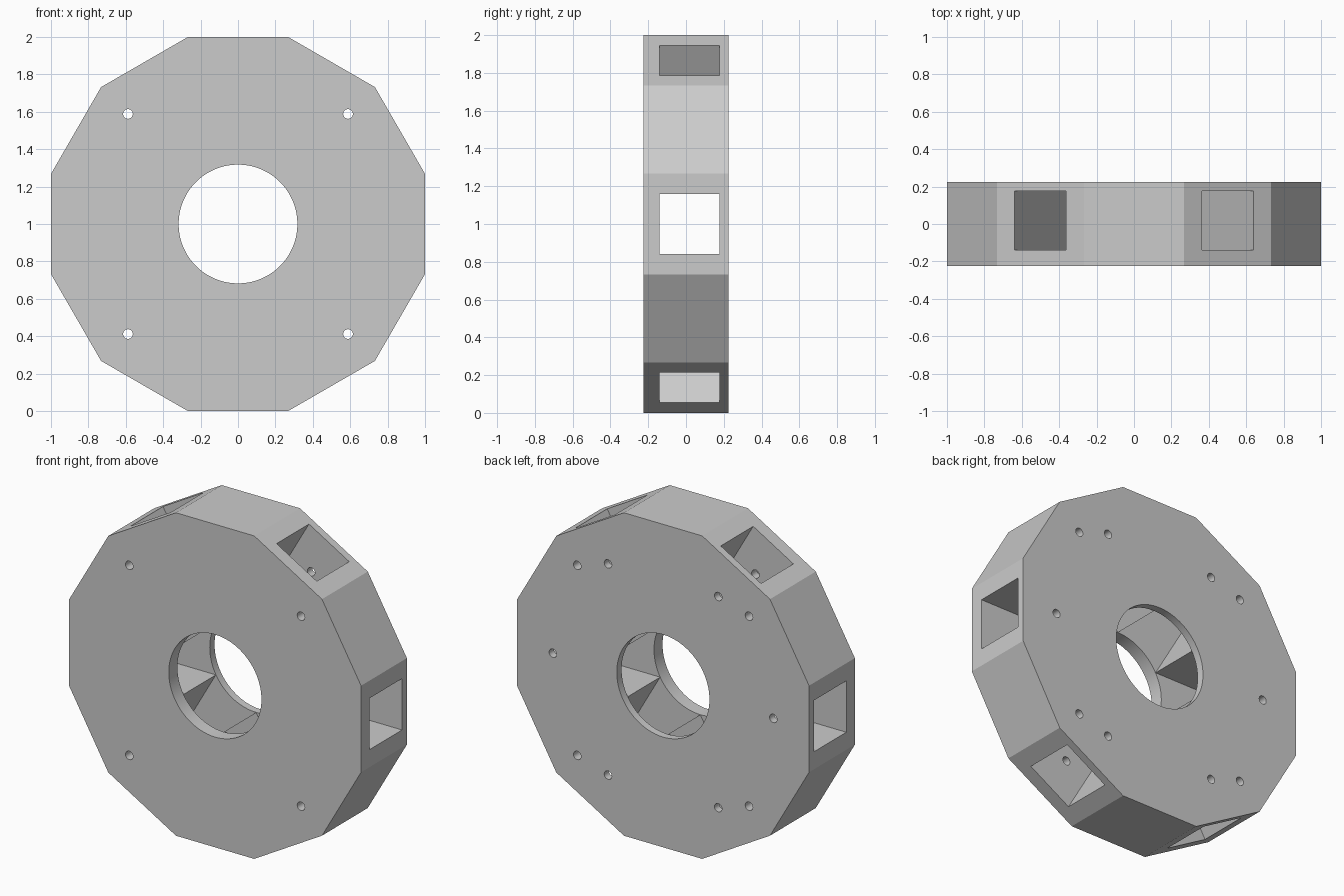
import bpy, bmesh
from math import radians, cos, sin
from mathutils import Vector

cube = bpy.data.objects.get("Cube")
if cube:
    bpy.data.objects.remove(cube, do_unlink=True)

HALF_DEPTH = 0.224
CHANNEL_HALF = 0.159
BORE_RADIUS = 0.3175
HOLE_RADIUS = 0.026


def polar(radius, degrees):
    a = radians(degrees)
    return Vector((radius * cos(a), radius * sin(a)))


def ring(radius, sides, start=0.0, centre=Vector((0, 0))):
    return [centre + polar(radius, start + 360 * i / sides) for i in range(sides)]


def prism(name, outline, y0, y1):
    """Extrude an outline in x and z along y."""
    bm = bmesh.new()
    face = bm.faces.new([bm.verts.new((p.x, y0, p.y + 1)) for p in outline])
    side = bmesh.ops.extrude_face_region(bm, geom=[face])
    moved = [v for v in side["geom"] if isinstance(v, bmesh.types.BMVert)]
    bmesh.ops.translate(bm, verts=moved, vec=(0, y1 - y0, 0))
    bmesh.ops.recalc_face_normals(bm, faces=bm.faces)
    mesh = bpy.data.meshes.new(name)
    bm.to_mesh(mesh)
    bm.free()
    obj = bpy.data.objects.new(name, mesh)
    bpy.context.collection.objects.link(obj)
    return obj


# Twelve-sided body with a flat side on each axis
body = prism("hub_body", ring(1 / cos(radians(15)), 12, 15), -HALF_DEPTH, HALF_DEPTH)

# Central bore
cutters = [prism("bore_cutter", ring(BORE_RADIUS, 80), -0.5, 0.5)]

# Six square radial channels, cut as one star-shaped pocket
star = []
for k in range(6):
    along = polar(1, 60 * k)
    across = polar(1, 60 * k + 90)
    star += [along * 1.3 - across * CHANNEL_HALF,
             along * 1.3 + across * CHANNEL_HALF,
             polar(2 * CHANNEL_HALF, 60 * k + 30)]
cutters.append(prism("channel_cutter", star, -0.14, 0.177))

# Four bolt holes right through
for k in range(4):
    centre = polar(0.832, 45 + 90 * k)
    cutters.append(prism("bolt_hole_cutter", ring(HOLE_RADIUS, 24, 0, centre), -0.5, 0.5))

# Six pin holes from the back, blind in the front wall
for k in range(6):
    centre = polar(0.755, 60 * k)
    cutters.append(prism("pin_hole_cutter", ring(HOLE_RADIUS, 24, 0, centre), -0.19, 0.5))

# Apply every cut
bpy.ops.object.select_all(action="DESELECT")
bpy.context.view_layer.objects.active = body
body.select_set(True)
for cutter in cutters:
    cutter.hide_render = True
    cut = body.modifiers.new(cutter.name, "BOOLEAN")
    cut.operation = "DIFFERENCE"
    cut.solver = "EXACT"
    cut.object = cutter
    bpy.ops.object.modifier_apply(modifier=cut.name)
    bpy.data.objects.remove(cutter, do_unlink=True)

# Plain grey finish
grey = bpy.data.materials.new("light_grey")
grey.use_nodes = True
colour = (0.6, 0.6, 0.6, 1)
grey.diffuse_color = colour
grey.node_tree.nodes["Principled BSDF"].inputs["Base Color"].default_value = colour
body.data.materials.clear()
body.data.materials.append(grey)
bpy.ops.object.shade_smooth_by_angle(angle=radians(20))
